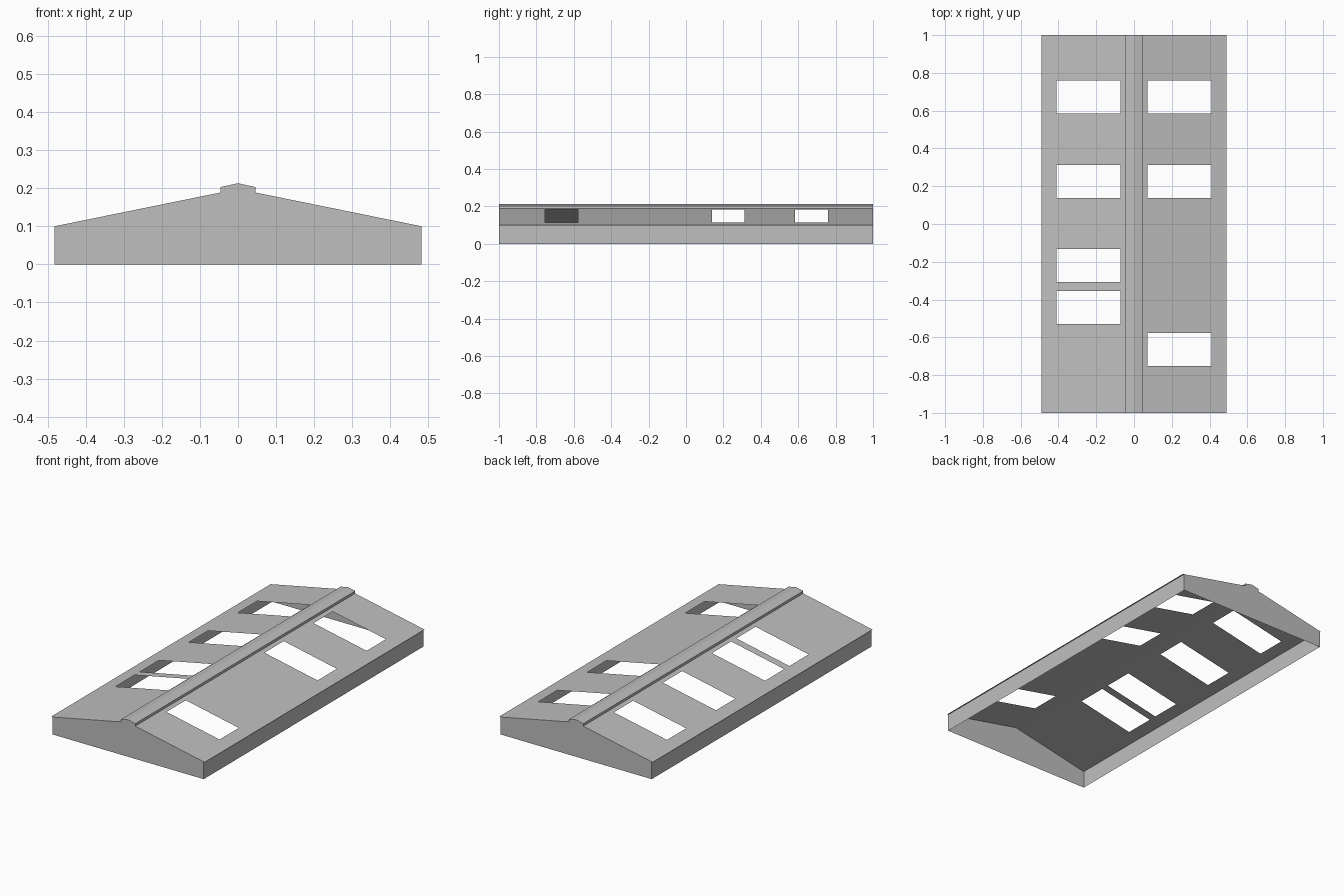
import bpy
import bmesh

if "Cube" in bpy.data.objects:
    bpy.data.objects.remove(bpy.data.objects["Cube"], do_unlink=True)

WALL_X, EAVE_X = 0.482, 0.49
EAVE_Z, RIDGE_Z = 0.10, 0.198
END_Y = 1.0
HOLE_IN, HOLE_OUT, HOLE_LEN = 0.072, 0.41, 0.175

grey = bpy.data.materials.new("plain_grey")
grey.use_nodes = True
colour = (0.52, 0.52, 0.52, 1)
grey.diffuse_color = colour
grey.node_tree.nodes["Principled BSDF"].inputs["Base Color"].default_value = colour


def roof_z(x):
    return max(EAVE_Z, RIDGE_Z + (EAVE_Z - RIDGE_Z) * abs(x) / WALL_X)


def make_object(name, faces):
    """Flat-shaded object from a list of corner loops."""
    bm = bmesh.new()
    for loop in faces:
        bm.faces.new([bm.verts.new(p) for p in loop])
    bmesh.ops.remove_doubles(bm, verts=bm.verts, dist=0.0001)
    mesh = bpy.data.meshes.new(name)
    bm.to_mesh(mesh)
    bm.free()
    mesh.materials.append(grey)
    obj = bpy.data.objects.new(name, mesh)
    bpy.context.collection.objects.link(obj)
    return obj


def roof_slope(name, side, hole_starts):
    """Thin roof sheet with rectangular skylight openings and a flat eave lip."""
    xs = [0, HOLE_IN, HOLE_OUT, WALL_X, EAVE_X]
    cuts = sorted([-END_Y, END_Y] + hole_starts + [y + HOLE_LEN for y in hole_starts])
    faces = []
    for x0, x1 in zip(xs, xs[1:]):
        for y0, y1 in zip(cuts, cuts[1:]):
            if x0 == HOLE_IN and y0 in hole_starts:
                continue
            loop = [(side * x, y, roof_z(x))
                    for x, y in ((x0, y0), (x1, y0), (x1, y1), (x0, y1))]
            faces.append(loop[::side])
    return make_object(name, faces)


# Roof slopes with their openings
roof_slope("left_roof_slope", 1, [-0.753, 0.138, 0.584])
roof_slope("right_roof_slope", -1, [-0.53, -0.308, 0.138, 0.584])

# Side walls
for name, side in (("left_wall", 1), ("right_wall", -1)):
    x = side * WALL_X
    wall = [(x, -END_Y, 0), (x, END_Y, 0), (x, END_Y, EAVE_Z), (x, -END_Y, EAVE_Z)]
    make_object(name, [wall[::side]])

# Gable ends
for name, side in (("front_gable", -1), ("back_gable", 1)):
    profile = [(-WALL_X, 0), (WALL_X, 0), (WALL_X, EAVE_Z), (0, RIDGE_Z), (-WALL_X, EAVE_Z)]
    make_object(name, [[(x, side * END_Y, z) for x, z in profile][::-side]])

# Ridge cap: a shallow peaked strip running the full length
CAP_X, CAP_Z, CAP_TOP = 0.046, 0.203, 0.213
cap = [(0, RIDGE_Z), (CAP_X, roof_z(CAP_X)), (CAP_X, CAP_Z),
       (0, CAP_TOP), (-CAP_X, CAP_Z), (-CAP_X, roof_z(CAP_X))]
front = [(x, -END_Y, z) for x, z in cap]
back = [(x, END_Y, z) for x, z in cap]
faces = [front, back[::-1]]
for i in range(1, 5):
    faces.append([front[i], back[i], back[i + 1], front[i + 1]])
make_object("ridge_cap", faces)
